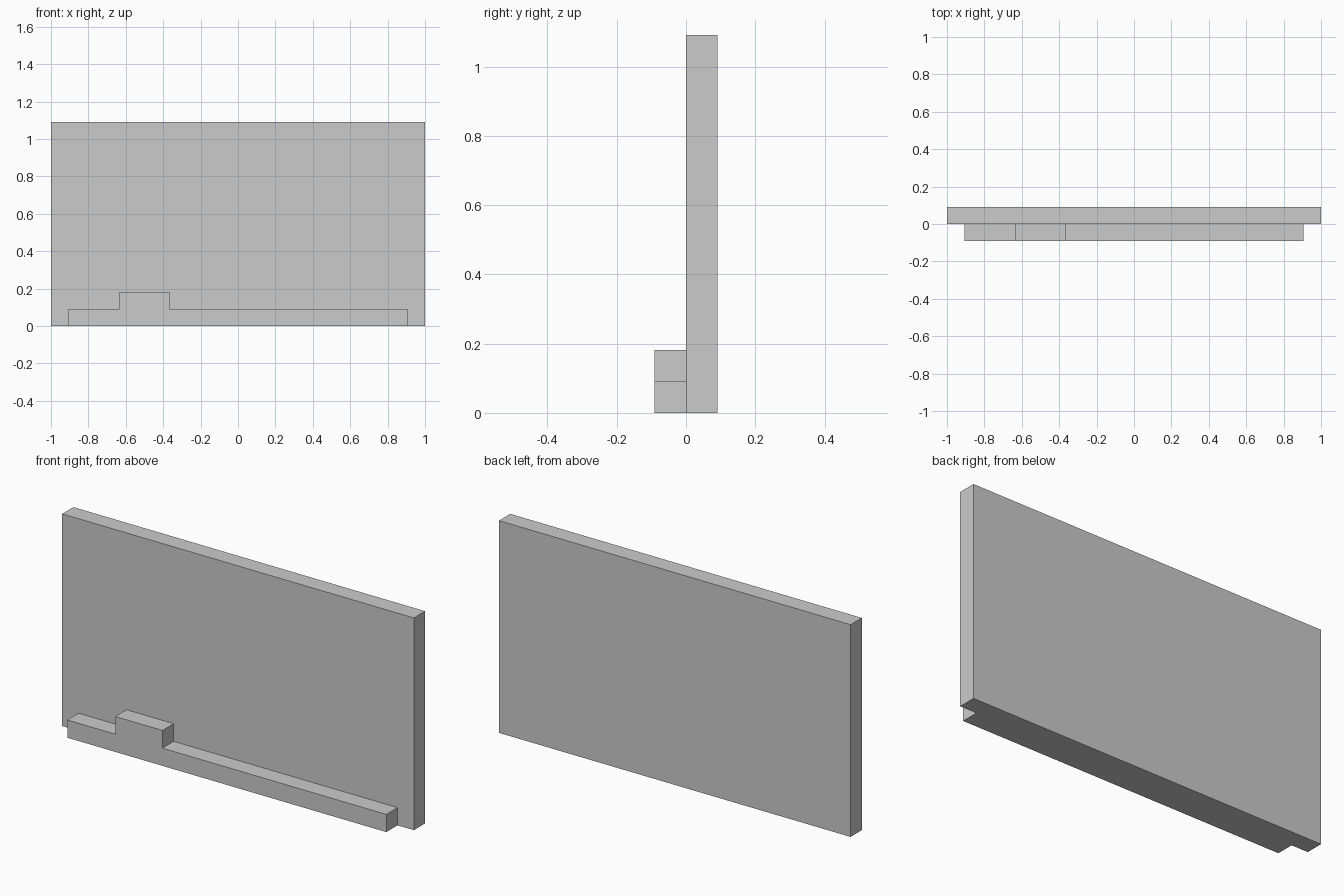
import bpy, bmesh
from mathutils import Vector

if "Cube" in bpy.data.objects:
    bpy.data.objects.remove(bpy.data.objects["Cube"])

T = 0.091  # shared thickness of panel and ledge


def extrude_profile(name, profile, y0, y1):
    """Extrude an x/z outline along y into a closed solid."""
    bm = bmesh.new()
    face = bm.faces.new([bm.verts.new((x, y0, z)) for x, z in profile])
    ext = bmesh.ops.extrude_face_region(bm, geom=[face], use_keep_orig=True)
    verts = [v for v in ext["geom"] if isinstance(v, bmesh.types.BMVert)]
    bmesh.ops.translate(bm, verts=verts, vec=Vector((0, y1 - y0, 0)))
    bmesh.ops.recalc_face_normals(bm, faces=bm.faces)
    mesh = bpy.data.meshes.new(name)
    bm.to_mesh(mesh)
    bm.free()
    obj = bpy.data.objects.new(name, mesh)
    bpy.context.collection.objects.link(obj)
    return obj


# Upright board
extrude_profile("board", [(-1, 0), (1, 0), (1, 1.091), (-1, 1.091)], 0, T)

# Front ledge with its raised block
extrude_profile("ledge", [
    (-0.907, 0), (0.907, 0), (0.907, T), (-0.366, T),
    (-0.366, 2 * T), (-0.634, 2 * T), (-0.634, T), (-0.907, T),
], -T, 0)
